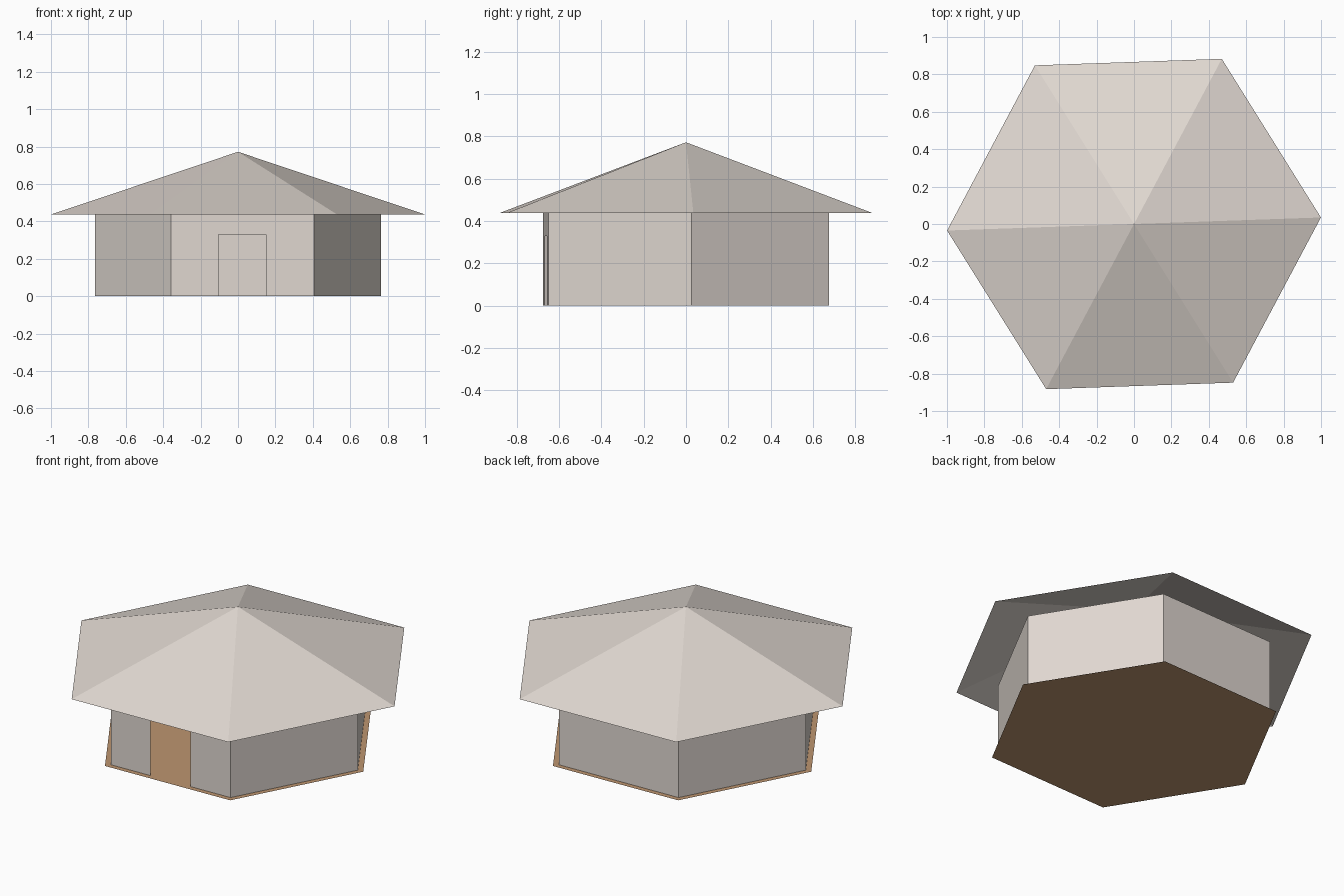
import bpy
from math import cos, sin, radians
from mathutils import Vector

cube = bpy.data.objects.get("Cube")
if cube:
    bpy.data.objects.remove(cube, do_unlink=True)

SIDES = 6
TURN = 2            # slight twist of the whole hut, in degrees
EAVE, APEX = 0.437, 0.772


def material(name, colour):
    mat = bpy.data.materials.new(name)
    mat.use_nodes = True
    mat.diffuse_color = colour
    mat.node_tree.nodes["Principled BSDF"].inputs["Base Color"].default_value = colour
    return mat


def hexagon(radius, z):
    angles = [radians(TURN + 360 / SIDES * i) for i in range(SIDES)]
    return [Vector((radius * cos(a), radius * sin(a), z)) for a in angles]


def add_part(name, points, faces, mat):
    mesh = bpy.data.meshes.new(name)
    mesh.from_pydata(points, [], faces)
    mesh.materials.append(mat)
    obj = bpy.data.objects.new(name, mesh)
    bpy.context.collection.objects.link(obj)
    return obj


plaster = material("pale_plaster", (0.75, 0.69, 0.64, 1))
earth = material("tan_earth", (0.51, 0.30, 0.16, 1))

# Floor: a thin sheet a little wider than the walls
add_part("floor", hexagon(0.8, 0), [range(SIDES)], earth)

# Roof: open six-sided pyramid
add_part("roof", hexagon(1.0, EAVE) + [Vector((0, 0, APEX))],
         [(i, (i + 1) % SIDES, SIDES) for i in range(SIDES)], plaster)

# Walls: five plain panels, and a front panel with a doorway in its middle third
DOOR_HEIGHT = 0.33
PLAIN = [(0, 0), (1, 0), (1, EAVE), (0, EAVE)]
DOORWAY = [(0, 0), (1 / 3, 0), (1 / 3, DOOR_HEIGHT), (2 / 3, DOOR_HEIGHT),
           (2 / 3, 0), (1, 0), (1, EAVE), (0, EAVE)]
FRONT = 4
corners = hexagon(0.765, 0)
points, faces = [], []
for i in range(SIDES):
    start, end = corners[i], corners[(i + 1) % SIDES]
    outline = DOORWAY if i == FRONT else PLAIN
    faces.append(range(len(points), len(points) + len(outline)))
    points += [start.lerp(end, t) + Vector((0, 0, z)) for t, z in outline]
add_part("walls", points, faces, plaster)
